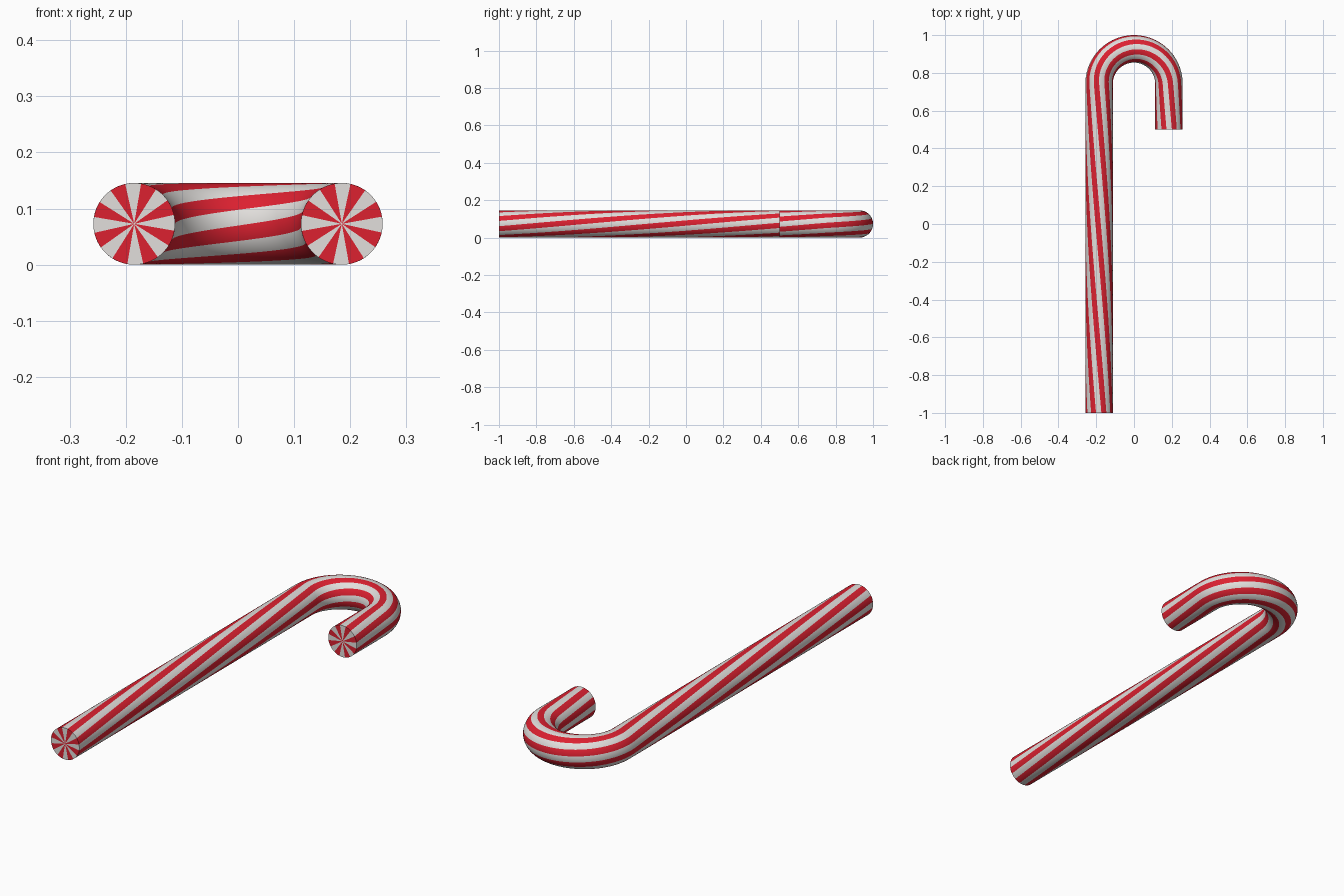
import bpy, bmesh, math
from mathutils import Vector

if "Cube" in bpy.data.objects:
    bpy.data.objects.remove(bpy.data.objects["Cube"])

R = 0.0728              # tube radius
B = 0.185               # bend radius of the centre line
YB = 1 - B - R          # where the bend starts
Y_END = 0.5             # open end of the hook
STRIPES, PER = 8, 10    # stripe pairs, sides per pair
SIDES = STRIPES * PER
TWIST = math.radians(70)    # twist per unit of length
PHASE = math.radians(24)    # centre of a red stripe at the foot
STEM, ARC = YB + 1, math.pi * B
LENGTH = STEM + ARC + YB - Y_END


def material(name, rgb):
    m = bpy.data.materials.new(name)
    m.diffuse_color = (*rgb, 1)
    m.use_nodes = True
    m.node_tree.nodes["Principled BSDF"].inputs["Base Color"].default_value = m.diffuse_color
    return m


def frame(s):
    """Centre point and inward direction at distance s along the cane."""
    if s < STEM:
        return Vector((-B, -1 + s, R)), Vector((1, 0, 0))
    if s > STEM + ARC:
        return Vector((B, YB - (s - STEM - ARC), R)), Vector((-1, 0, 0))
    t = (s - STEM) / B
    n = Vector((math.cos(t), -math.sin(t), 0))
    return Vector((0, YB, R)) - n * B, n


# Cane: rings twist along the path so stripe borders follow mesh edges
stations = [STEM * i / 40 for i in range(40)]
stations += [STEM + ARC * i / 48 for i in range(48)]
stations += [STEM + ARC + (YB - Y_END) * i / 8 for i in range(9)]
bm = bmesh.new()
rings = []
for s in stations:
    c, n = frame(s)
    ring = []
    for k in range(SIDES):
        a = PHASE + TWIST * s + math.tau * (k - PER / 4) / SIDES
        ring.append(bm.verts.new(c + n * (R * math.cos(a)) + Vector((0, 0, R * math.sin(a)))))
    rings.append(ring)


def stripe(k):
    return 0 if k % PER < PER // 2 else 1


for r0, r1 in zip(rings, rings[1:]):
    for k in range(SIDES):
        j = (k + 1) % SIDES
        bm.faces.new((r0[k], r0[j], r1[j], r1[k])).material_index = stripe(k)

# End caps: striped wedges meeting in the middle
for ring, s in ((rings[0], 0), (rings[-1], LENGTH)):
    mid = bm.verts.new(frame(s)[0])
    for k in range(SIDES):
        bm.faces.new((ring[k], ring[(k + 1) % SIDES], mid)).material_index = stripe(k)
bmesh.ops.recalc_face_normals(bm, faces=bm.faces)

mesh = bpy.data.meshes.new("striped_cane")
bm.to_mesh(mesh)
bm.free()
mesh.materials.append(material("candy red", (0.72, 0.015, 0.03)))
mesh.materials.append(material("sugar white", (0.76, 0.74, 0.72)))
cane = bpy.data.objects.new("striped_cane", mesh)
bpy.context.collection.objects.link(cane)
bpy.context.view_layer.objects.active = cane
cane.select_set(True)
bpy.ops.object.shade_smooth_by_angle(angle=math.radians(40))
